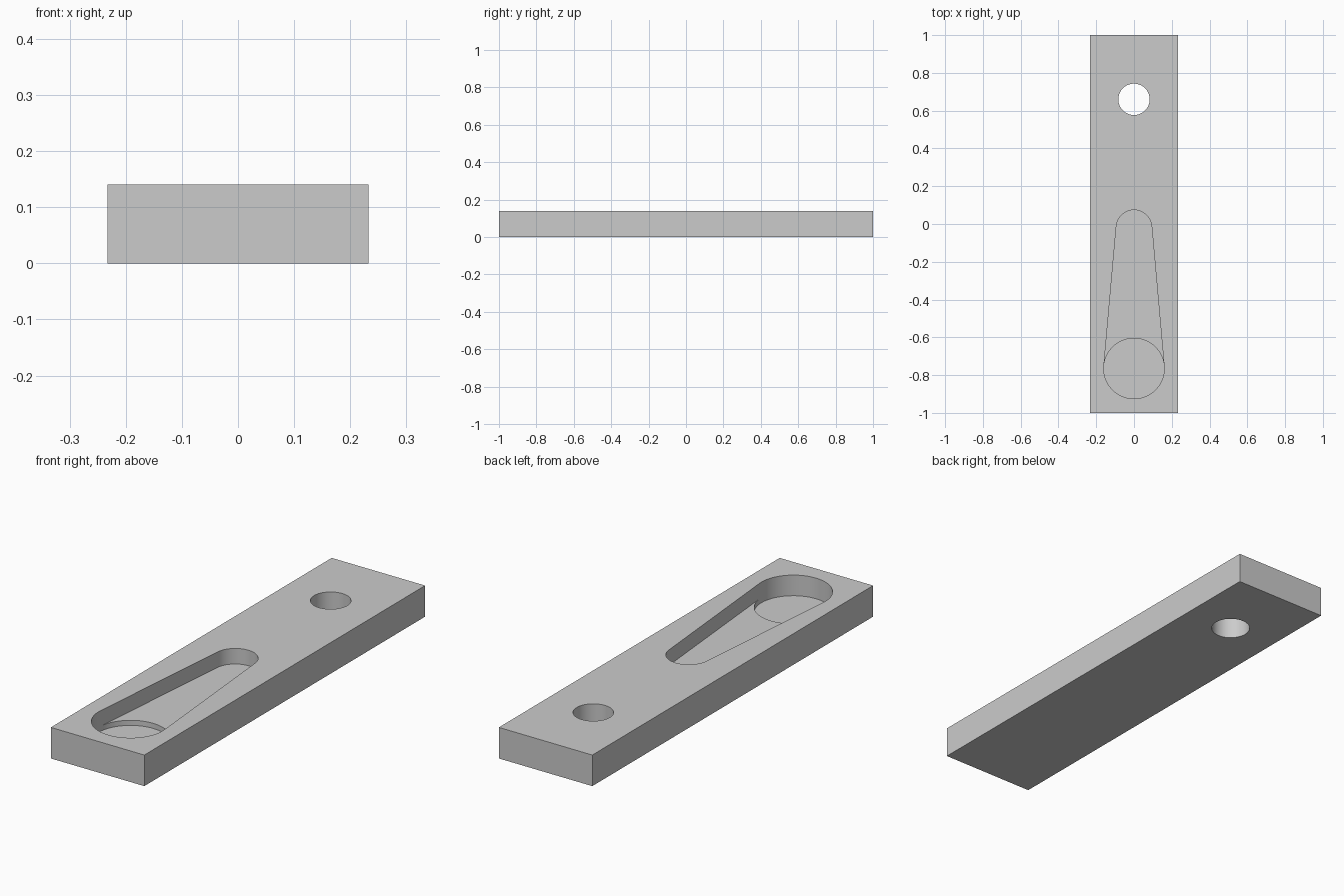
import bpy, bmesh
from math import asin, cos, sin, pi, radians

cube = bpy.data.objects.get("Cube")
if cube:
    bpy.data.objects.remove(cube, do_unlink=True)

# Sizes
HALF_W, HEIGHT = 0.233, 0.14
BIG_Y, BIG_R = -0.765, 0.16        # wide end of the tapered slot
SMALL_Y, SMALL_R = -0.02, 0.094    # narrow end of the tapered slot
HOLE_Y, HOLE_R = 0.66, 0.083
SLOT_Z, POCKET_Z, TOP_Z = 0.07, 0.047, 0.2

grey = bpy.data.materials.new("plain grey")
grey.use_nodes = True
grey.diffuse_color = (0.6, 0.6, 0.6, 1)
grey.node_tree.nodes["Principled BSDF"].inputs["Base Color"].default_value = (0.6, 0.6, 0.6, 1)


def make_object(name, bm):
    bmesh.ops.recalc_face_normals(bm, faces=bm.faces)
    mesh = bpy.data.meshes.new(name)
    bm.to_mesh(mesh)
    bm.free()
    mesh.materials.append(grey)
    obj = bpy.data.objects.new(name, mesh)
    bpy.context.collection.objects.link(obj)
    return obj


def arc(y, r, start, end, n):
    angles = [start + (end - start) * i / n for i in range(n + 1)]
    return [(r * cos(a), y + r * sin(a)) for a in angles]


def ring(bm, points, z):
    return [bm.verts.new((x, y, z)) for x, y in points]


def wall(bm, low, high):
    for i in range(len(low) - 1):
        bm.faces.new((low[i], low[i + 1], high[i + 1], high[i]))


# Plate
bm = bmesh.new()
bmesh.ops.create_cube(bm, size=1)
for v in bm.verts:
    v.co = (v.co.x * 2 * HALF_W, v.co.y * 2, (v.co.z + 0.5) * HEIGHT)
plate = make_object("plate", bm)

# Through hole cutter
bm = bmesh.new()
outline = arc(HOLE_Y, HOLE_R, 0, 2 * pi, 64)[:-1]
low, high = ring(bm, outline, -0.1), ring(bm, outline, TOP_Z)
bm.faces.new(low)
bm.faces.new(high)
wall(bm, low + low[:1], high + high[:1])
hole_cutter = make_object("hole_cutter", bm)

# Tapered slot with a deeper round pocket in its wide end, as one cutter
bm = bmesh.new()
tilt = asin((BIG_R - SMALL_R) / (SMALL_Y - BIG_Y))
outer = arc(BIG_Y, BIG_R, pi - tilt, 2 * pi + tilt, 48)
inner = arc(BIG_Y, BIG_R, tilt, pi - tilt, 40)[1:-1]
narrow = arc(SMALL_Y, SMALL_R, tilt, pi - tilt, 40)
outer_top, outer_mid, outer_low = [ring(bm, outer, z) for z in (TOP_Z, SLOT_Z, POCKET_Z)]
narrow_top, narrow_mid = [ring(bm, narrow, z) for z in (TOP_Z, SLOT_Z)]
inner_mid, inner_low = [ring(bm, inner, z) for z in (SLOT_Z, POCKET_Z)]
bm.faces.new(outer_top + narrow_top)
bm.faces.new(outer_low + inner_low)
bm.faces.new([outer_mid[-1]] + narrow_mid + [outer_mid[0]] + inner_mid[::-1])
wall(bm, outer_mid, outer_top)
wall(bm, outer_low, outer_mid)
wall(bm, [outer_mid[-1]] + narrow_mid + [outer_mid[0]],
     [outer_top[-1]] + narrow_top + [outer_top[0]])
wall(bm, [outer_low[-1]] + inner_low + [outer_low[0]],
     [outer_mid[-1]] + inner_mid + [outer_mid[0]])
slot_cutter = make_object("slot_cutter", bm)

# Cut the plate, then bake the result
for cutter in (hole_cutter, slot_cutter):
    cutter.hide_render = True
    mod = plate.modifiers.new(cutter.name, "BOOLEAN")
    mod.operation, mod.solver, mod.object = "DIFFERENCE", "EXACT", cutter
graph = bpy.context.evaluated_depsgraph_get()
baked = bpy.data.meshes.new_from_object(plate.evaluated_get(graph))
plate.modifiers.clear()
plate.data = baked
for cutter in (hole_cutter, slot_cutter):
    bpy.data.objects.remove(cutter, do_unlink=True)

# Smooth the round walls and keep the rims sharp
bpy.ops.object.select_all(action="DESELECT")
plate.select_set(True)
bpy.context.view_layer.objects.active = plate
bpy.ops.object.shade_smooth_by_angle(angle=radians(30))
